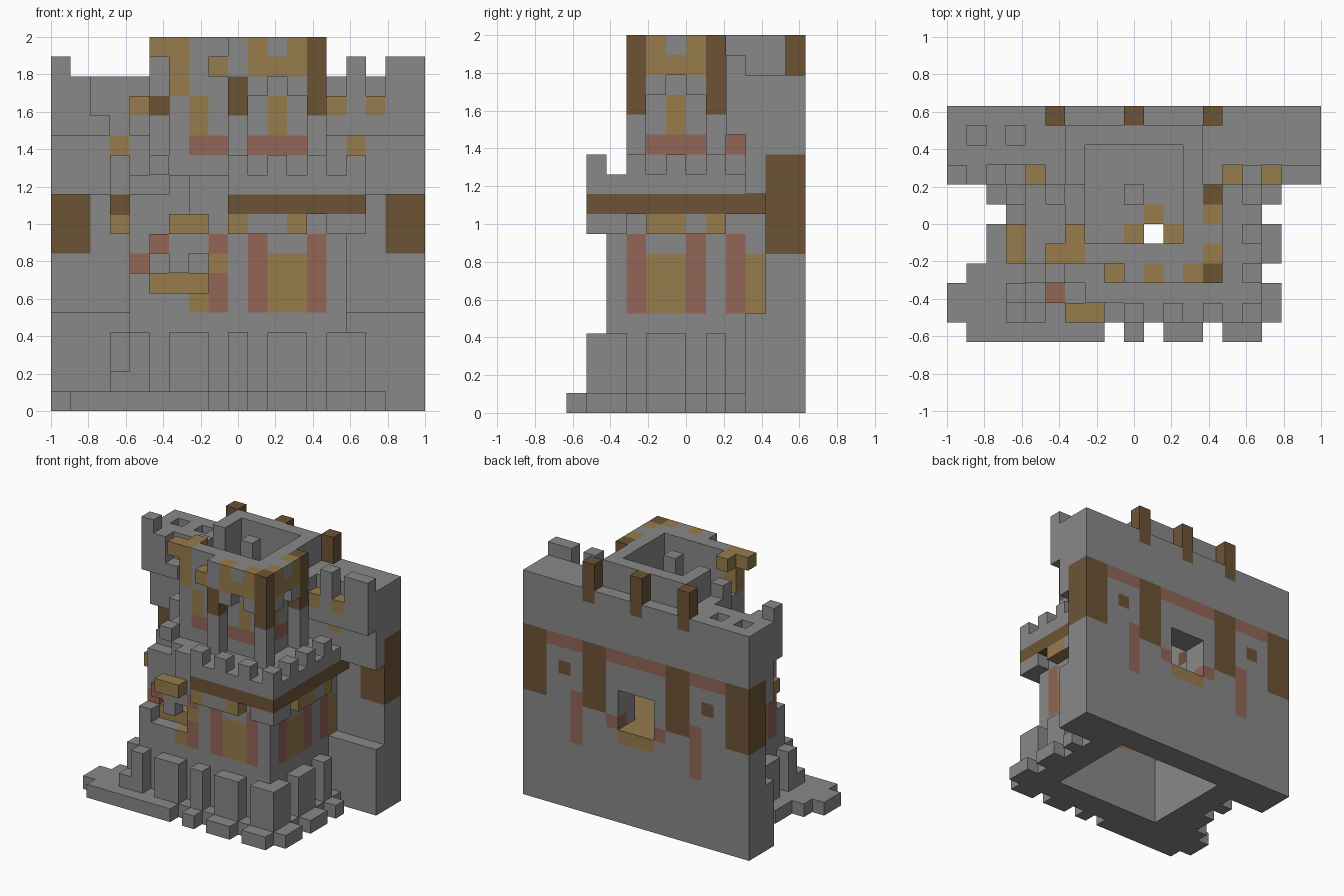
import bpy
import bmesh

if "Cube" in bpy.data.objects:
    bpy.data.objects.remove(bpy.data.objects["Cube"], do_unlink=True)

WIDTH, DEPTH = 19, 12
UNIT = 2 / WIDTH
COLOURS = {
    "stone": (0.25, 0.25, 0.25),
    "gold_timber": (0.31, 0.2, 0.075),
    "dark_timber": (0.15, 0.088, 0.036),
    "red_brick": (0.29, 0.13, 0.095),
}
STONE, GOLD, BROWN, RED = range(len(COLOURS))
materials = []
for name, rgb in COLOURS.items():
    mat = bpy.data.materials.new(name)
    mat.use_nodes = True
    mat.diffuse_color = (*rgb, 1)
    mat.node_tree.nodes["Principled BSDF"].inputs["Base Color"].default_value = (*rgb, 1)
    materials.append(mat)

blocks = {}  # cell -> (part name, colour)


def cells(xs, ys, zs):
    return [(x, y, z) for x in range(*xs) for y in range(*ys) for z in range(*zs)]


def fill(part, colour, xs, ys, zs):
    for cell in cells(xs, ys, zs):
        blocks[cell] = (part, colour)


def paint(colour, xs, ys, zs):
    for cell in cells(xs, ys, zs):
        if cell in blocks:
            blocks[cell] = (blocks[cell][0], colour)


def clear(xs, ys, zs):
    for cell in cells(xs, ys, zs):
        blocks.pop(cell, None)


def flip(xs):
    return (WIDTH - xs[1], WIDTH - xs[0])


def both(xs):
    return (xs, flip(xs))


ALL_X = (0, WIDTH)

# Rear wall with a heavy foot and a stepped overhang
fill("rear_wall", STONE, ALL_X, (9, DEPTH), (0, 5))
fill("rear_wall", STONE, ALL_X, (10, DEPTH), (5, 11))
fill("rear_wall", STONE, ALL_X, (9, DEPTH), (11, 14))
fill("rear_wall", STONE, ALL_X, (8, DEPTH), (14, 17))

# Rear wall crenels, merlons and timber studs
for gap in (14, 16, 4):
    clear((gap, gap + 1), (8, 9), (15, 17))
    fill("rear_wall", GOLD, (gap, gap + 1), (8, 9), (15, 16))
for xs in ((0, 1), (15, 16), (17, 19)):
    fill("wall_merlons", STONE, xs, (8, 9), (17, 18))
for xs in both((15, 16)):
    paint(GOLD, xs, (9, 10), (13, 14))

# Crumbled left end of the wall top
clear((2, 3), (8, 9), (15, 17))
clear((3, 4), (8, 9), (14, 17))
for x in (1, 3):
    clear((x, x + 1), (10, 11), (16, 17))

# Rear face painting
paint(RED, ALL_X, (11, DEPTH), (12, 13))
for xs in both((17, 19)):
    paint(BROWN, xs, (10, DEPTH), (8, 13))
for xs in both((12, 14)):
    paint(BROWN, xs, (11, DEPTH), (8, 13))
for xs in both((14, 15)):
    paint(RED, xs, (11, DEPTH), (5, 9))
for xs in both((15, 16)):
    paint(BROWN, xs, (11, DEPTH), (10, 11))
for xs in both((11, 12)):
    paint(RED, xs, (11, DEPTH), (7, 8))

# Posts on the rear wall
for x in (5, 9, 13):
    fill("rear_posts", BROWN, (x, x + 1), (11, DEPTH), (16, 19))

# Plinth slabs and separate buttresses, same rhythm on front and flanks
fill("plinth", STONE, (3, 16), (1, 9), (0, 1))
for part, reach, height in (("plinth", 0, 1), ("buttresses", 1, 4)):
    for run in ((14, 16), (11, 13), (9, 10)):
        for xs in both(run):
            fill(part, STONE, xs, (reach, 2), (0, height))
    for ys in ((1, 3), (4, 6), (7, 8)):
        for xs in both((15, 17 - reach)):
            fill(part, STONE, xs, ys, (0, height))

# Fallen rubble at the left front
fill("rubble", STONE, (1, 8), (0, 2), (0, 1))
fill("rubble", STONE, (0, 3), (1, 3), (0, 1))
fill("rubble", STONE, (1, 4), (3, 4), (0, 1))
clear((3, 4), (1, 2), (2, 4))

# Main body
fill("body", STONE, (4, 15), (2, 10), (0, 10))

# Painted panels on the front and flanks of the body
for run in ((13, 14), (10, 11)):
    for xs in both(run):
        paint(RED, xs, (2, 3), (5, 9))
for xs in both((11, 13)):
    paint(GOLD, xs, (2, 3), (5, 8))
for xs in both((14, 15)):
    for y in (3, 6, 8):
        paint(RED, xs, (y, y + 1), (5, 9))
    for ys in ((4, 6), (9, 10)):
        paint(GOLD, xs, ys, (5, 8))
    for ys in ((4, 6), (7, 8)):
        paint(GOLD, xs, ys, (9, 10))

# Gallery with a timber band and merlons
fill("gallery", BROWN, (3, 16), (1, 10), (10, 11))
fill("gallery", STONE, (3, 16), (1, 10), (11, 12))
for x in range(3, 16, 2):
    fill("gallery_merlons", STONE, (x, x + 1), (1, 2), (12, 13))
for y in range(1, 9, 2):
    for xs in both((15, 16)):
        fill("gallery_merlons", STONE, xs, (y, y + 1), (12, 13))

# Corbels under the gallery
fill("corbels", STONE, (14, 16), (1, 3), (9, 10))
fill("corbels", STONE, (10, 12), (1, 2), (9, 10))
fill("corbels", STONE, (15, 16), (6, 7), (9, 10))
for x in (9, 12):
    fill("corbels", GOLD, (x, x + 1), (1, 2), (9, 10))
for ys in ((4, 6), (7, 8)):
    fill("corbels", GOLD, (15, 16), ys, (9, 10))

# Hollow base with thin walls
clear((5, 14), (3, 10), (0, 9))

# Broken left front of the gallery and body
clear((3, 9), (1, 2), (10, 14))
clear((3, 7), (1, 3), (9, 14))
clear((3, 4), (2, 7), (9, 14))
clear((4, 6), (3, 4), (11, 14))
clear((4, 5), (2, 3), (7, 11))
paint(STONE, (4, 9), (1, 8), (10, 11))
paint(STONE, (5, 8), (2, 3), (5, 9))
paint(STONE, (4, 5), (3, 4), (8, 9))
clear((5, 8), (2, 3), (6, 8))
fill("body", STONE, (6, 7), (2, 3), (7, 8))
paint(GOLD, (7, 8), (2, 3), (5, 6))
paint(GOLD, (8, 9), (2, 3), (7, 8))
paint(RED, (5, 6), (2, 3), (8, 9))
paint(RED, (4, 5), (3, 4), (7, 8))
fill("broken_beams", GOLD, (6, 8), (1, 2), (9, 10))
fill("broken_beams", GOLD, (3, 4), (4, 6), (9, 10))
fill("broken_beams", GOLD, (3, 4), (8, 9), (9, 10))

# Upper tower core and its corner posts
fill("tower", STONE, (6, 13), (4, 11), (12, 19))
for x in (9, 13):
    fill("tower_posts", STONE, (x, x + 1), (3, 4), (12, 19))
fill("tower_posts", STONE, (13, 14), (7, 8), (12, 19))
fill("tower_posts", STONE, (5, 6), (7, 8), (12, 18))
fill("tower_posts", STONE, (5, 6), (3, 4), (12, 13))
paint(BROWN, (13, 14), (3, 8), (15, 19))
paint(BROWN, (9, 10), (3, 4), (15, 17))
paint(BROWN, (5, 6), (7, 8), (15, 16))

# Lintels with stone shoulders, shutters and brick sills of the tower bays
fill("lintels", GOLD, (10, 13), (3, 4), (17, 19))
fill("lintels", GOLD, (13, 14), (4, 7), (17, 19))
fill("lintels", GOLD, (8, 9), (3, 4), (17, 18))
paint(STONE, (11, 12), (3, 4), (18, 19))
paint(STONE, (13, 14), (5, 6), (18, 19))
for x in (10, 12):
    fill("lintels", STONE, (x, x + 1), (3, 4), (16, 17))
for y in (4, 6):
    fill("lintels", STONE, (13, 14), (y, y + 1), (16, 17))
for xs in both((11, 12)):
    paint(GOLD, xs, (4, 5), (14, 16))
paint(GOLD, (12, 13), (5, 6), (14, 16))
paint(RED, (7, 13), (4, 5), (13, 14))
paint(RED, (12, 13), (4, 7), (13, 14))
paint(RED, (12, 13), (8, 9), (13, 14))
paint(STONE, (9, 10), (4, 5), (13, 14))

# Tower shaft with two floors and an open top
for storey in ((9, 13), (14, 19)):
    clear((7, 12), (5, 10), storey)
fill("lower_floor", GOLD, (5, 14), (3, 10), (6, 7))
paint(GOLD, (10, 11), (6, 7), (13, 14))
for x in (9, 11):
    paint(GOLD, (x, x + 1), (5, 6), (13, 14))
clear((10, 11), (5, 6), (0, 19))
fill("inner_pillar", STONE, (9, 10), (7, 8), (14, 19))

# Ruined tower corner with its bare timber frame
clear((6, 7), (4, 8), (16, 19))
fill("bare_frame", GOLD, (6, 7), (4, 5), (16, 19))
fill("bare_frame", GOLD, (5, 7), (4, 5), (18, 19))
fill("bare_frame", GOLD, (6, 7), (5, 6), (18, 19))

# Rear window and its timber sill
clear((8, 11), (10, DEPTH), (7, 10))
paint(GOLD, (8, 11), (10, DEPTH), (6, 7))

# Turn every part into a mesh of its exposed block faces
SIDES = [(axis, step) for axis in range(3) for step in (0, 1)]


def build(part):
    bm = bmesh.new()
    corners = {}

    def vertex(p):
        if p not in corners:
            corners[p] = bm.verts.new(((p[0] - WIDTH / 2) * UNIT, (p[1] - DEPTH / 2) * UNIT, p[2] * UNIT))
        return corners[p]

    for cell, (owner, colour) in blocks.items():
        if owner != part:
            continue
        for axis, step in SIDES:
            beside = list(cell)
            beside[axis] += 2 * step - 1
            if tuple(beside) in blocks:
                continue
            u, v = (axis + 1) % 3, (axis + 2) % 3
            loop = []
            for du, dv in ((0, 0), (1, 0), (1, 1), (0, 1)):
                p = list(cell)
                p[axis] += step
                p[u] += du
                p[v] += dv
                loop.append(vertex(tuple(p)))
            face = bm.faces.new(loop if step else loop[::-1])
            face.material_index = colour
    mesh = bpy.data.meshes.new(part)
    bm.to_mesh(mesh)
    bm.free()
    for mat in materials:
        mesh.materials.append(mat)
    bpy.context.collection.objects.link(bpy.data.objects.new(part, mesh))


for part in sorted({owner for owner, _ in blocks.values()}):
    build(part)
